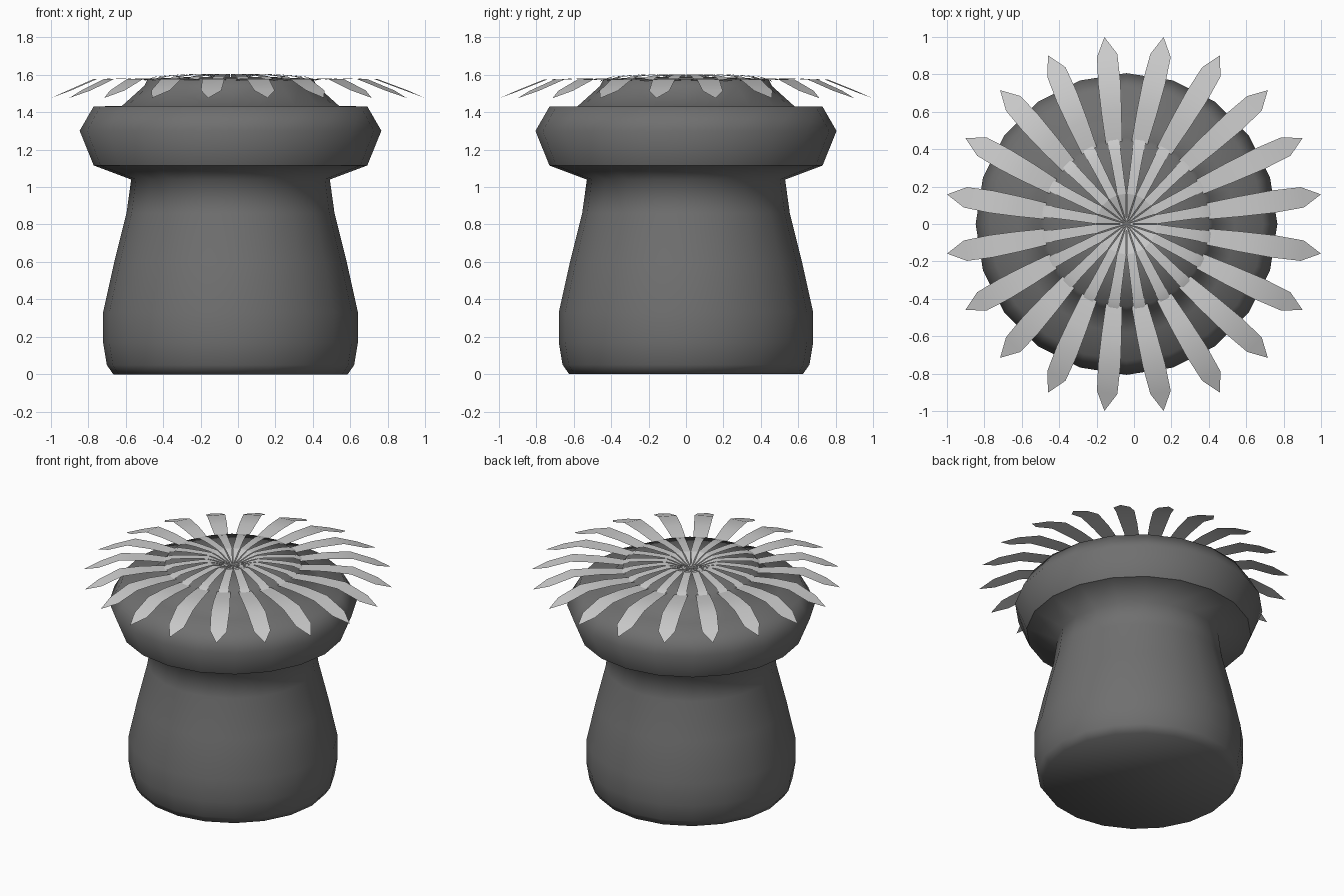
import bpy, bmesh, math

if "Cube" in bpy.data.objects:
    bpy.data.objects.remove(bpy.data.objects["Cube"])

CX = -0.04      # the pot and the inner flower sit slightly off centre
COUNT = 20      # sides of the pot and petals in every ring


def grey(name, v):
    m = bpy.data.materials.new(name)
    m.diffuse_color = (v, v, v, 1)
    m.use_nodes = True
    m.node_tree.nodes["Principled BSDF"].inputs["Base Color"].default_value = m.diffuse_color
    return m


DARK = grey("dark_grey", 0.16)
LIGHT = grey("light_grey", 0.6)


def finish(name, bm, angle, mat):
    me = bpy.data.meshes.new(name)
    bm.normal_update()
    bm.to_mesh(me)
    bm.free()
    me.materials.append(mat)
    ob = bpy.data.objects.new(name, me)
    bpy.context.collection.objects.link(ob)
    bpy.ops.object.select_all(action='DESELECT')
    ob.select_set(True)
    bpy.context.view_layer.objects.active = ob
    bpy.ops.object.shade_smooth_by_angle(angle=math.radians(angle))
    return ob


def lathe(name, profile, angle, bottom=False, top=False):
    """Turn (radius, z) points round the pot axis, optionally capped."""
    bm = bmesh.new()
    rings = []
    for r, z in profile:
        rings.append([bm.verts.new((CX + r * math.cos(math.tau * i / COUNT),
                                    r * math.sin(math.tau * i / COUNT), z))
                      for i in range(COUNT)])
    for a, b in zip(rings, rings[1:]):
        for i in range(COUNT):
            j = (i + 1) % COUNT
            bm.faces.new((a[i], a[j], b[j], b[i]))
    if bottom:
        bm.faces.new(rings[0][::-1])
    if top:
        bm.faces.new(rings[-1])
    return finish(name, bm, angle, DARK)


def petal_ring(name, stations, spread=False):
    """Ring of thin petals; stations are (radius, half width, z)."""
    bm = bmesh.new()
    for k in range(COUNT):
        a = math.tau * (k + 0.5) / COUNT
        c, s = math.cos(a), math.sin(a)
        prev = None
        for r, w, z in stations:
            # outer petals drift back to the model centre towards their tips
            t = min(1, max(0, (r - 0.42) / 0.5)) if spread else 0
            cx = CX * (1 - t)
            sides = (-w, w) if w > 0 else (0,)
            row = [bm.verts.new((cx + r * c - o * s, r * s + o * c, z))
                   for o in sides]
            if prev:
                bm.faces.new([prev[0]] + row[::-1][::-1] + [prev[1]])
            prev = row
    return finish(name, bm, 40, LIGHT)


# pot body up to the underside of the rim
lathe("pot_body", [(0.625, 0), (0.66, 0.05), (0.68, 0.17), (0.68, 0.33),
                   (0.62, 0.6), (0.555, 0.86), (0.53, 1.04),
                   (0.73, 1.115)], 80, bottom=True)

# flared rim, rising into the mound under the flower, dished in the middle
lathe("rim_and_mound", [(0.73, 1.115), (0.805, 1.3), (0.73, 1.43),
                        (0.58, 1.432), (0.46, 1.54), (0.44, 1.578),
                        (0.19, 1.588), (0.15, 1.58), (0.08, 1.555),
                        (0.02, 1.55)], 80, top=True)

# long drooping outer petals
petal_ring("outer_petals", [(0.40, 0.040, 1.565), (0.46, 0.045, 1.572),
                            (0.60, 0.054, 1.58), (0.76, 0.060, 1.575),
                            (0.91, 0.055, 1.515), (1.01, 0, 1.475)], True)

# short inner petals with rounded ends
petal_ring("inner_petals", [(0.16, 0.025, 1.603), (0.21, 0.025, 1.603),
                            (0.32, 0.028, 1.597), (0.40, 0.031, 1.589),
                            (0.445, 0.030, 1.575), (0.465, 0.014, 1.565)])

# narrow strips running down into the flower centre
petal_ring("centre_strips", [(0.165, 0.024, 1.603), (0.12, 0.016, 1.592),
                             (0.07, 0.008, 1.574), (0.015, 0.002, 1.562)])
